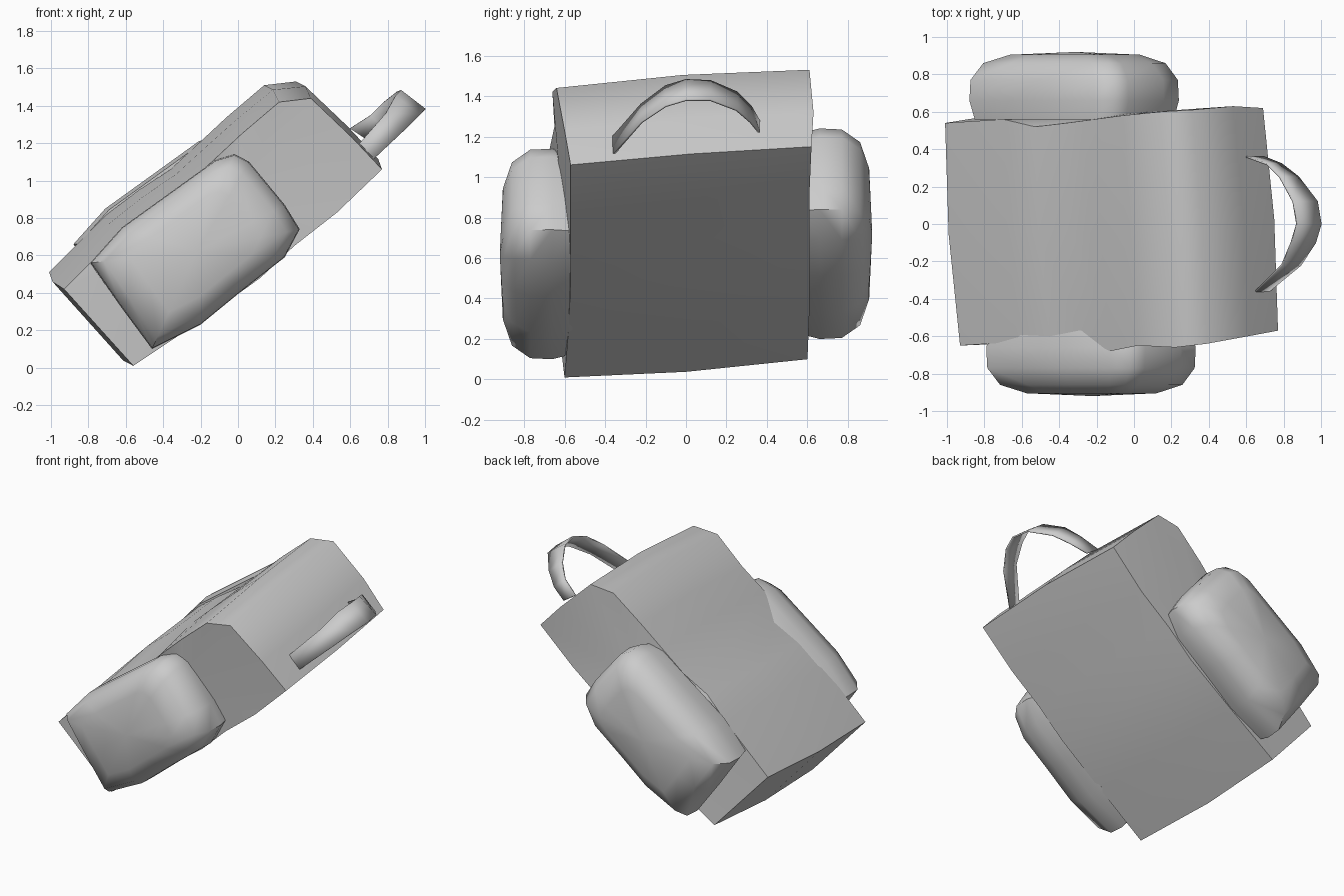
import bpy, bmesh, math
from mathutils import Vector

if "Cube" in bpy.data.objects:
    bpy.data.objects.remove(bpy.data.objects["Cube"], do_unlink=True)

grey = bpy.data.materials.new("light grey fabric")
grey.use_nodes = True
grey.diffuse_color = (0.6, 0.6, 0.6, 1)
grey.node_tree.nodes["Principled BSDF"].inputs["Base Color"].default_value = (0.6, 0.6, 0.6, 1)


def loft(name, rings, start=None, end=None, closed=True, angle=50):
    """Skin a list of point rings; start and end are optional cap centres."""
    bm = bmesh.new()
    rows = [[bm.verts.new(p) for p in ring] for ring in rings]
    n = len(rows[0])
    for a, b in zip(rows, rows[1:]):
        for i in range(n if closed else n - 1):
            j = (i + 1) % n
            bm.faces.new((a[i], a[j], b[j], b[i]))
    for centre, row in ((start, rows[0]), (end, rows[-1])):
        if centre is not None:
            c = bm.verts.new(centre)
            for i in range(n):
                bm.faces.new((c, row[i], row[(i + 1) % n]))
    bmesh.ops.recalc_face_normals(bm, faces=bm.faces)
    mesh = bpy.data.meshes.new(name)
    bm.to_mesh(mesh)
    bm.free()
    mesh.materials.append(grey)
    obj = bpy.data.objects.new(name, mesh)
    bpy.context.collection.objects.link(obj)
    bpy.ops.object.select_all(action='DESELECT')
    obj.select_set(True)
    bpy.context.view_layer.objects.active = obj
    bpy.ops.object.shade_smooth_by_angle(angle=math.radians(angle))
    return obj


def mean(points):
    return sum((Vector(p) for p in points), Vector()) / len(points)


# Main bag: tilted side profile (x, z, front y, back y), swept front to back
profile = [
    (-0.56, 0.01, -0.60, 0.60), (-0.20, 0.25, -0.58, 0.61), (0.12, 0.48, -0.57, 0.61),
    (0.30, 0.65, -0.57, 0.61), (0.53, 0.83, -0.57, 0.61), (0.77, 1.06, -0.57, 0.62),
    (0.61, 1.23, -0.60, 0.63), (0.39, 1.44, -0.64, 0.61), (0.22, 1.42, -0.66, 0.60),
    (0.02, 1.25, -0.65, 0.58), (-0.13, 1.11, -0.68, 0.56), (-0.28, 0.97, -0.60, 0.54),
    (-0.45, 0.86, -0.60, 0.52), (-0.62, 0.73, -0.63, 0.56), (-0.93, 0.42, -0.65, 0.54),
]
SHIFT = Vector((-0.08, 0, 0.09))
centre = Vector((-0.05, 0, 0.75))
front = [Vector((x, f, z)) for x, z, f, b in profile]
back = [Vector((x, b, z)) + SHIFT for x, z, f, b in profile]
middle = []
for p, q in zip(front, back):
    m = (p + q) / 2
    out = m - centre
    out.y = 0
    middle.append(m + out.normalized() * 0.022)
loft("main_bag", [front, middle, back], mean(front), mean(back))

# Side pockets: rounded pouch, repeated on the opposite side
outline = [(-0.79, 0.56), (-0.62, 0.75), (-0.37, 0.93), (-0.12, 1.11), (-0.02, 1.14),
           (0.06, 1.10), (0.25, 0.87), (0.33, 0.74), (0.25, 0.59), (0.02, 0.41),
           (-0.20, 0.23), (-0.46, 0.10), (-0.63, 0.33)]
cx, cz = -0.22, 0.62
layers = [(-0.56, 0.95), (-0.66, 1.0), (-0.77, 0.99), (-0.86, 0.87), (-0.905, 0.62)]
for name, side, offset in (("front_pocket", 1, Vector()),
                           ("back_pocket", -1, Vector((-0.09, 0, 0.1)))):
    rings = [[Vector((cx + (x - cx) * s, y * side, cz + (z - cz) * s)) + offset
              for x, z in outline] for y, s in layers]
    loft(name, rings, mean(rings[0]),
         Vector((cx, -0.92 * side, cz)) + offset)

# Carrying strap: arched ribbon given by (y, upper edge x z, lower edge x z)
ribbon = [(-0.36, 0.65, 1.20, 0.72, 1.11), (-0.22, 0.79, 1.36, 0.89, 1.27),
          (-0.10, 0.84, 1.45, 0.97, 1.35), (0.0, 0.87, 1.48, 1.0, 1.38),
          (0.12, 0.85, 1.475, 0.98, 1.38), (0.25, 0.78, 1.42, 0.88, 1.33),
          (0.32, 0.71, 1.35, 0.79, 1.27), (0.36, 0.60, 1.28, 0.69, 1.22)]
strap = loft("carry_strap", [[(a, y, b), (c, y, d)] for y, a, b, c, d in ribbon], closed=False)
solid = strap.modifiers.new("thickness", 'SOLIDIFY')
solid.thickness = 0.01
solid.offset = 0
